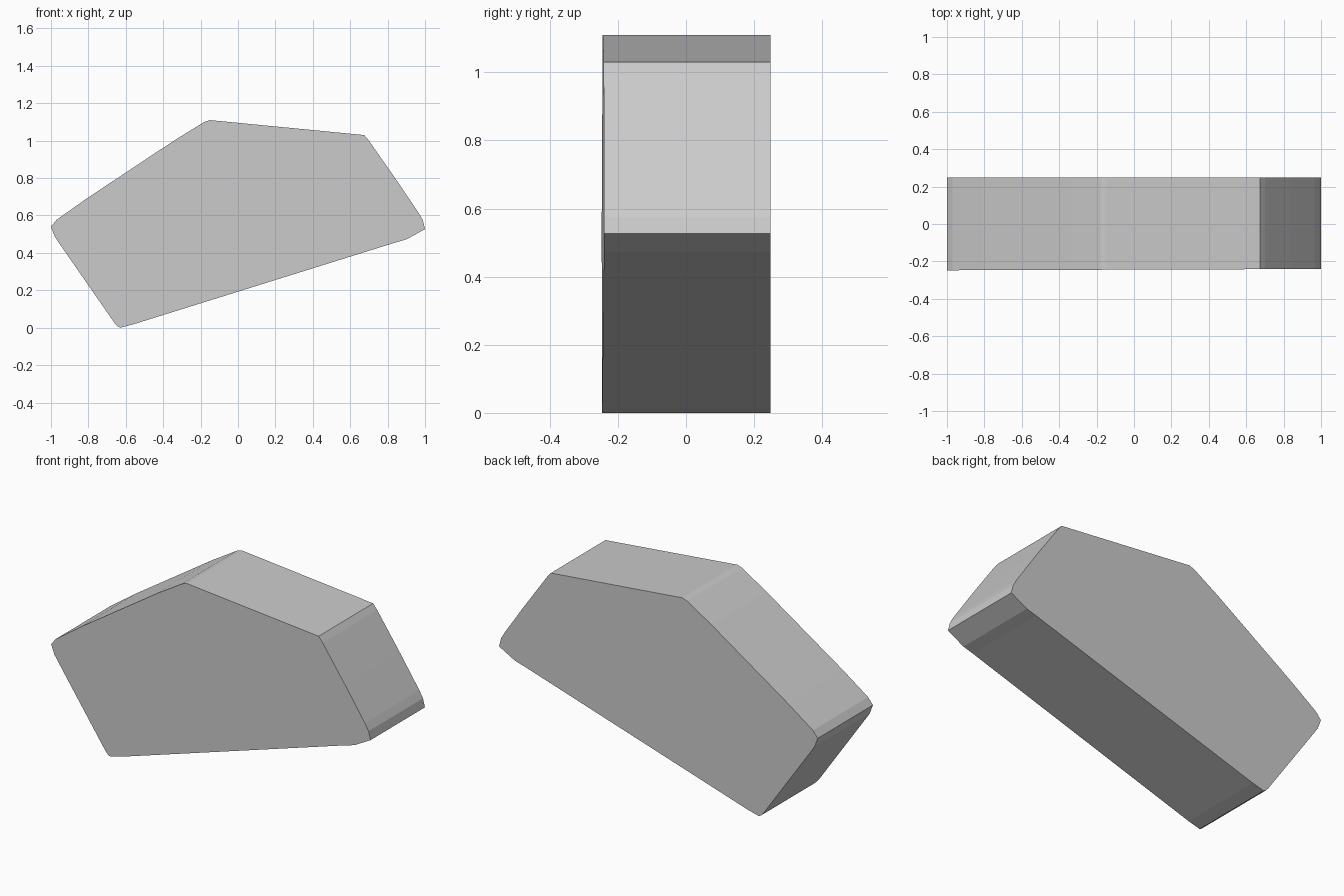
import bpy, bmesh

if "Cube" in bpy.data.objects:
    bpy.data.objects.remove(bpy.data.objects["Cube"])

# Side outline (x, z) of the wedge-shaped block, with small softened corners
outline = [
    (-1.0, 0.54), (-0.98, 0.487), (-0.955, 0.45), (-0.66, 0.025), (-0.645, 0.008),
    (-0.63, 0.0), (-0.56, 0.018), (0.84, 0.455), (0.90, 0.472), (1.0, 0.527),
    (0.988, 0.575), (0.965, 0.615), (0.84, 0.80), (0.70, 1.0), (0.675, 1.03),
    (-0.15, 1.11), (-0.18, 1.10), (-0.335, 1.005), (-0.81, 0.69), (-0.97, 0.577),
]


def front_y(x):
    # The front face leans very slightly inward toward +x
    return -0.2475 + 0.0035 * (x + 1)


bm = bmesh.new()
front = [bm.verts.new((x, front_y(x), z)) for x, z in outline]
back = [bm.verts.new((x, 0.2475, z)) for x, z in outline]
bm.faces.new(front)
bm.faces.new(back[::-1])
n = len(outline)
for i in range(n):
    j = (i + 1) % n
    bm.faces.new((front[i], back[i], back[j], front[j]))
bmesh.ops.recalc_face_normals(bm, faces=bm.faces)

mesh = bpy.data.meshes.new("angled_block")
bm.to_mesh(mesh)
bm.free()
block = bpy.data.objects.new("angled_block", mesh)
bpy.context.collection.objects.link(block)
